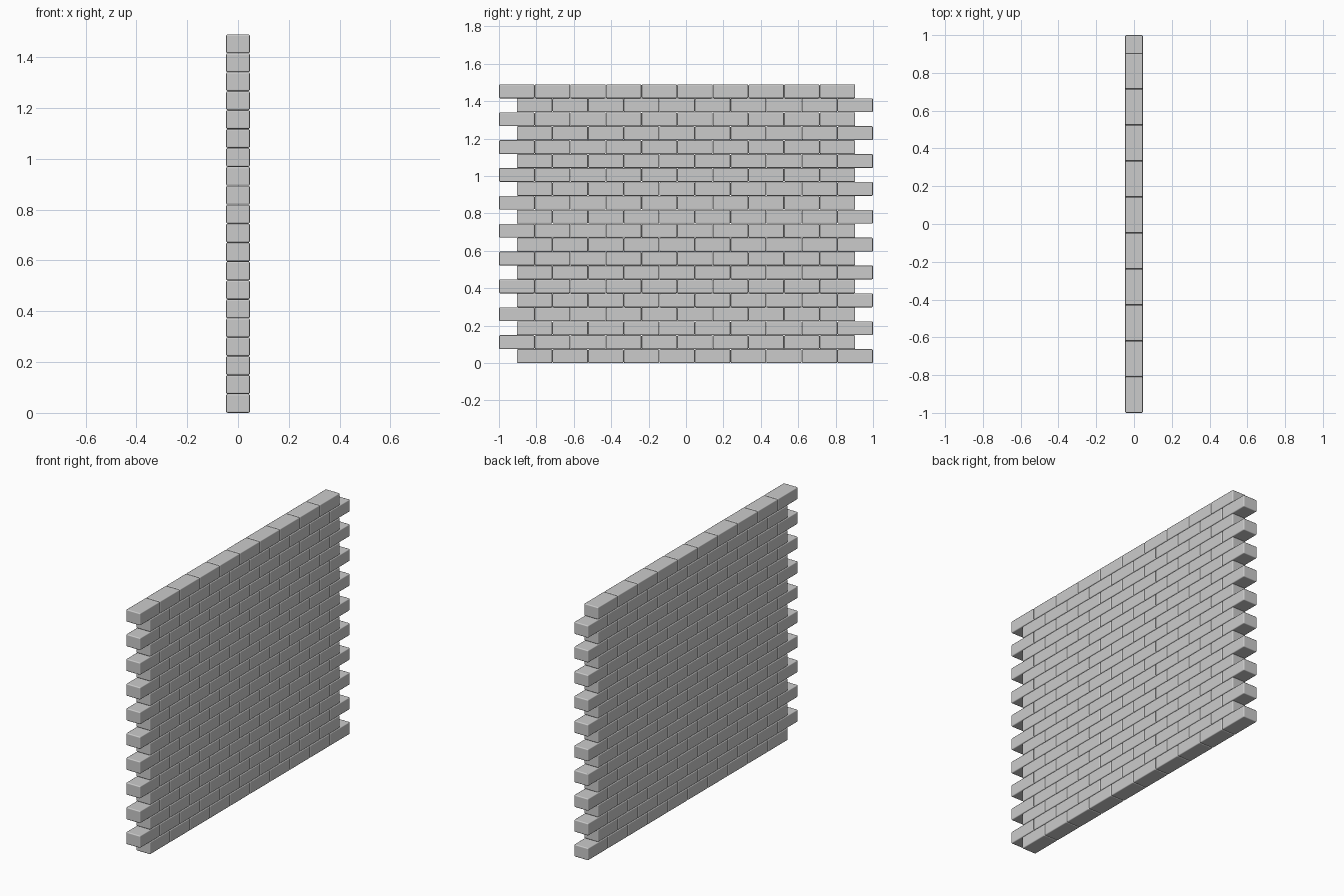
import bpy

if "Cube" in bpy.data.objects:
    bpy.data.objects.remove(bpy.data.objects["Cube"])

PITCH_Y = 2.0 / 10.5      # ten bricks plus a half-brick stagger make 2 units
PITCH_Z = 1.49 / 20       # twenty courses
BRICK = (0.094, PITCH_Y - 0.001, PITCH_Z - 0.0005)


def add_array(obj, name, count, offset):
    mod = obj.modifiers.new(name, 'ARRAY')
    mod.use_relative_offset = False
    mod.use_constant_offset = True
    mod.constant_offset_displace = offset
    mod.count = count


def brick_courses(name, y_start, z_start):
    # One softly bevelled brick, repeated along every second course
    bpy.ops.mesh.primitive_cube_add(
        size=1, location=(0, y_start + PITCH_Y / 2, z_start + PITCH_Z / 2))
    obj = bpy.context.object
    obj.name = name
    for v in obj.data.vertices:
        v.co = [c * s for c, s in zip(v.co, BRICK)]
    bpy.ops.object.shade_smooth_by_angle(angle=0.7)
    bevel = obj.modifiers.new("rounded_edges", 'BEVEL')
    bevel.width = 0.006
    bevel.segments = 2
    bevel.harden_normals = True
    add_array(obj, "bricks_in_course", 10, (0, PITCH_Y, 0))
    add_array(obj, "stacked_courses", 10, (0, 0, 2 * PITCH_Z))


# Running bond: lower course of each pair sits half a brick towards +y
brick_courses("shifted_brick_courses", -1 + PITCH_Y / 2, 0)
brick_courses("flush_brick_courses", -1, PITCH_Z)
